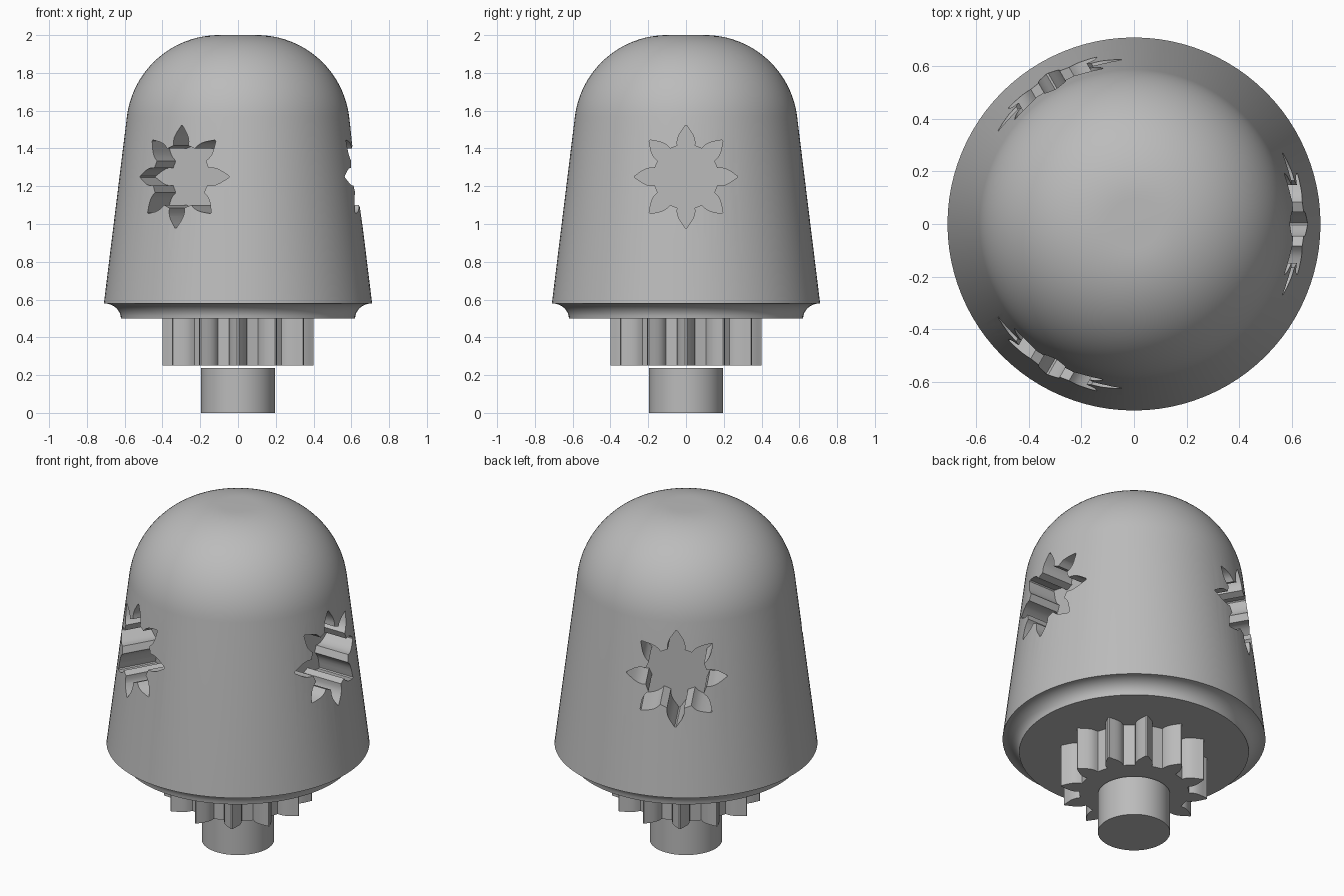
import bpy, bmesh
from math import pi, sin, cos, radians
from mathutils import Matrix, Vector

cube = bpy.data.objects.get("Cube")
if cube:
    bpy.data.objects.remove(cube, do_unlink=True)

grey = bpy.data.materials.new("plain_grey")
grey.use_nodes = True
COLOUR = (0.5, 0.5, 0.5, 1)
grey.diffuse_color = COLOUR
grey.node_tree.nodes["Principled BSDF"].inputs["Base Color"].default_value = COLOUR


def make_object(name, bm):
    bmesh.ops.recalc_face_normals(bm, faces=bm.faces)
    mesh = bpy.data.meshes.new(name)
    bm.to_mesh(mesh)
    bm.free()
    mesh.materials.append(grey)
    obj = bpy.data.objects.new(name, mesh)
    bpy.context.collection.objects.link(obj)
    return obj


def activate(obj):
    bpy.ops.object.select_all(action='DESELECT')
    obj.select_set(True)
    bpy.context.view_layer.objects.active = obj


def smooth(obj, angle=30):
    activate(obj)
    bpy.ops.object.shade_smooth_by_angle(angle=radians(angle))


def lathe(name, profile, segments):
    """Spin (radius, height) points round z and cap both ends."""
    bm = bmesh.new()
    rings = [[bm.verts.new((r * cos(2 * pi * i / segments), r * sin(2 * pi * i / segments), z))
              for i in range(segments)] for r, z in profile]
    for low, high in zip(rings, rings[1:]):
        for i in range(segments):
            j = (i + 1) % segments
            bm.faces.new((low[i], low[j], high[j], high[i]))
    bm.faces.new(rings[0][::-1])
    bm.faces.new(rings[-1])
    return make_object(name, bm)


# Tooth flank as (distance below the tip, half width)
FLANK = [(0.107, 0.046), (0.085, 0.047), (0.065, 0.043), (0.045, 0.034),
         (0.025, 0.021), (0.008, 0.009), (0, 0.004)]


def gear(name, teeth, tip, bottom, top):
    """Extrude a ring of pointed, curved teeth along z."""
    tooth = [(tip - d, -w) for d, w in FLANK] + [(tip - d, w) for d, w in reversed(FLANK)]
    bm = bmesh.new()
    verts = []
    for k in range(teeth):
        turn = Matrix.Rotation(2 * pi * k / teeth, 3, 'Z')
        verts += [bm.verts.new(turn @ Vector((x, y, bottom))) for x, y in tooth]
    face = bm.faces.new(verts)
    grown = bmesh.ops.extrude_face_region(bm, geom=[face])
    moved = [v for v in grown["geom"] if isinstance(v, bmesh.types.BMVert)]
    bmesh.ops.translate(bm, verts=moved, vec=(0, 0, top - bottom))
    return make_object(name, bm)


# Domed housing: hollow-curved foot, tapered wall, rounded crown
cove = [(0.71 - 0.09 * cos(a), 0.5 + 0.08 * sin(a)) for a in [pi / 2 * i / 8 for i in range(9)]]
crown = [(0.1 + 0.492 * cos(a), 1.508 + 0.492 * sin(a))
         for a in [radians(7 + 83 * i / 24) for i in range(25)]]
housing = lathe("domed_housing", cove + crown, 96)

# Three gear-shaped pockets cut into the wall
for k in range(3):
    cutter = gear("pocket_cutter", 8, 0.272, 0.4, 0.9)
    cutter.hide_render = True
    cutter.matrix_world = (Matrix.Rotation(2 * pi * k / 3, 4, 'Z')
                           @ Matrix.Translation((0, 0, 1.25))
                           @ Matrix.Rotation(pi / 2, 4, 'Y'))
    bpy.context.view_layer.update()
    activate(housing)
    cut = housing.modifiers.new("pocket", 'BOOLEAN')
    cut.operation = 'DIFFERENCE'
    cut.solver = 'EXACT'
    cut.object = cutter
    bpy.ops.object.modifier_apply(modifier=cut.name)
    bpy.data.objects.remove(cutter, do_unlink=True)
smooth(housing)

# Drive gear under the housing
smooth(gear("drive_gear", 12, 0.4, 0.25, 0.51))

# Short shaft below the gear
smooth(lathe("shaft", [(0.195, 0), (0.195, 0.237)], 64))
